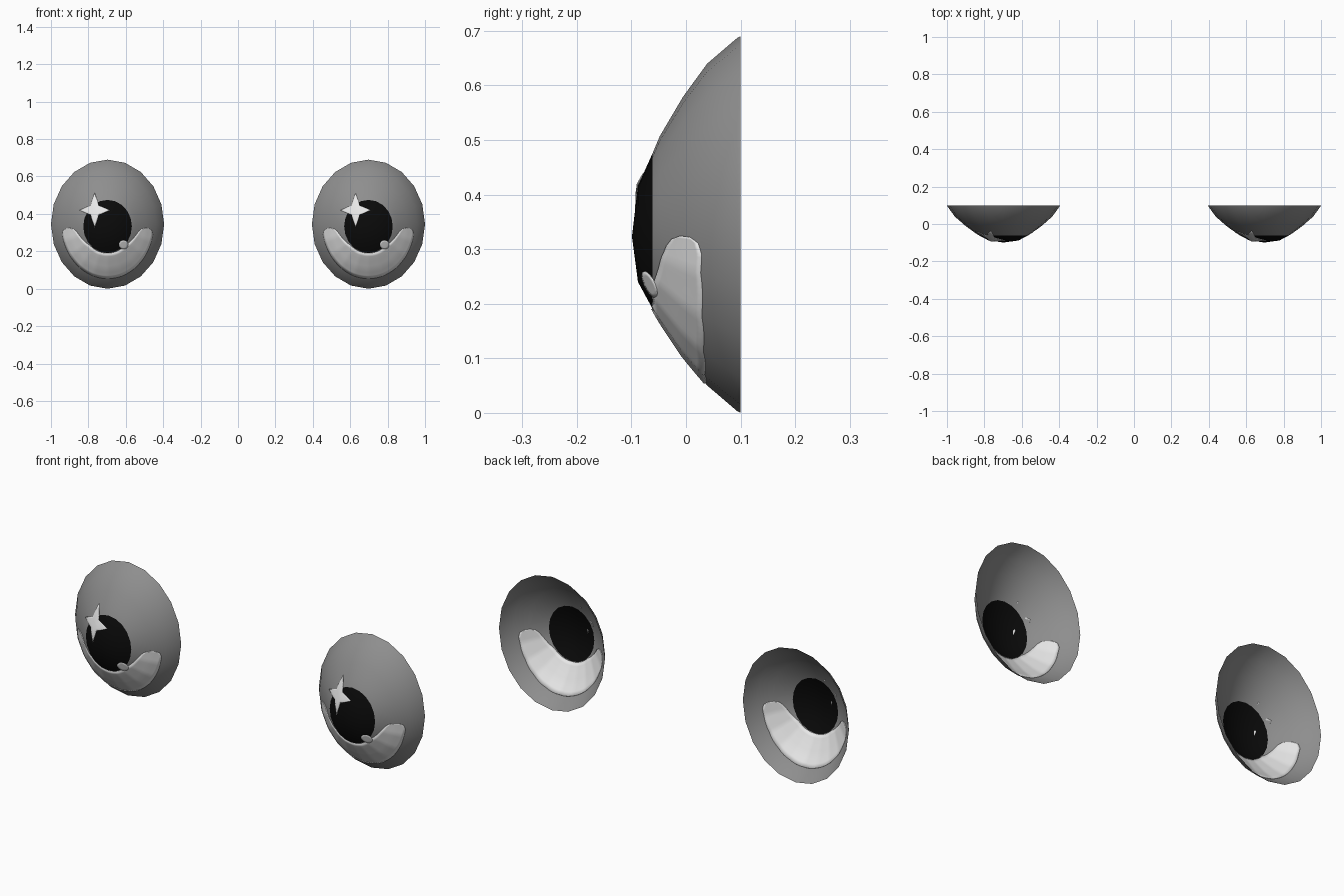
import bpy, bmesh, math
from mathutils import Vector
from mathutils.bvhtree import BVHTree

if "Cube" in bpy.data.objects:
    bpy.data.objects.remove(bpy.data.objects["Cube"])


def material(name, v):
    m = bpy.data.materials.new(name)
    m.diffuse_color = (v, v, v, 1)
    m.use_nodes = True
    m.node_tree.nodes["Principled BSDF"].inputs["Base Color"].default_value = m.diffuse_color
    return m


GREY = material("iris grey", 0.27)
BLACK = material("pupil black", 0.003)
WHITE = material("highlight white", 0.88)

CX, CZ, SEG = 0.6975, 0.345, 20

# Eye shell rings: half width, half height, vertical offset, depth
RINGS = [(0.3025, 0.345, 0, 0.1), (0.3, 0.342, 0, 0.094),
         (0.26, 0.295, 0, 0.039), (0.208, 0.238, -0.004, -0.0055),
         (0.152, 0.17, -0.008, -0.048), (0.13, 0.142, -0.012, -0.0615),
         (0.08, 0.088, -0.017, -0.088)]
TIP = (0, -0.099, -0.022)


def finish(bm, name, x, mats, thick=0, offset=0):
    me = bpy.data.meshes.new(name)
    bm.to_mesh(me)
    ob = bpy.data.objects.new(name, me)
    bpy.context.collection.objects.link(ob)
    ob.location = (x, 0, CZ)
    for m in mats:
        me.materials.append(m)
    bpy.ops.object.select_all(action='DESELECT')
    ob.select_set(True)
    bpy.context.view_layer.objects.active = ob
    bpy.ops.object.shade_smooth_by_angle(angle=math.radians(40))
    if thick:
        mod = ob.modifiers.new("thickness", 'SOLIDIFY')
        mod.thickness, mod.offset = thick, offset
    return ob


def shell():
    bm = bmesh.new()
    rows = [[bm.verts.new((rx * math.cos(a), y, dz + rz * math.sin(a)))
             for a in (2 * math.pi * i / SEG for i in range(SEG))]
            for rx, rz, dz, y in RINGS]
    tip = bm.verts.new(TIP)
    for k in range(len(rows) - 1):
        for i in range(SEG):
            j = (i + 1) % SEG
            f = bm.faces.new((rows[k][i], rows[k][j], rows[k + 1][j], rows[k + 1][i]))
            f.material_index = 1 if k >= 5 else 0
    for i in range(SEG):
        f = bm.faces.new((rows[-1][i], rows[-1][(i + 1) % SEG], tip))
        f.material_index = 1
    bm.normal_update()
    if sum(f.normal.y for f in bm.faces) > 0:
        bmesh.ops.reverse_faces(bm, faces=bm.faces[:])
    return bm


def patch(grid, tree, lift, closed=False):
    """Drape a grid of (x, z) points onto the shell."""
    bm = bmesh.new()
    rows = []
    for row in grid:
        vs = []
        for x, z in row:
            hit = tree.ray_cast(Vector((x, -1, z)), Vector((0, 1, 0)))[0]
            vs.append(bm.verts.new((x, hit.y - lift, z)))
        rows.append(vs)
    n = len(rows[0])
    for a, b in zip(rows, rows[1:]):
        for i in range(n if closed else n - 1):
            j = (i + 1) % n
            bm.faces.new((a[i], a[j], b[j], b[i]))
    if closed:
        bm.faces.new(rows[0])
    bmesh.ops.recalc_face_normals(bm, faces=bm.faces[:])
    bm.normal_update()
    if sum(f.normal.y for f in bm.faces) > 0:
        bmesh.ops.reverse_faces(bm, faces=bm.faces[:])
    return bm


def crescent_grid():
    # angle from the bottom, inner and outer reach
    keys = [(0, 0.53, 1), (45, 0.548, 1), (60, 0.6, 1), (71, 0.645, 1),
            (79, 0.69, 1), (83, 0.74, 0.97), (85, 0.82, 0.9)]

    def reach(t):
        for (a, i0, o0), (b, i1, o1) in zip(keys, keys[1:]):
            if t <= b:
                f = (t - a) / (b - a)
                return i0 + (i1 - i0) * f, o0 + (o1 - o0) * f

    angles = sorted(set(range(-84, 85, 3)) | {-85, -83, -79, 79, 83, 85})
    grid = []
    for t in angles:
        lo, hi = reach(abs(t))
        s, c = math.sin(math.radians(t)), math.cos(math.radians(t))
        grid.append([(0.245 * r * s, -0.29 * r * c)
                     for r in (lo + (hi - lo) * k / 8 for k in range(9))])
    return grid


def spokes(cx, cz, outline, steps):
    return [[(cx + x * k / steps, cz + z * k / steps) for x, z in outline]
            for k in range(1, steps + 1)]


# Four-pointed sparkle outline with hollow sides
star = []
for i in range(16):
    a = i * math.pi / 8
    r = (1, 0.52, 0.36, 0.52)[i % 4]
    star.append((0.081 * r * math.cos(a), 0.092 * r * math.sin(a)))
dot = [(0.025 * math.cos(i * math.pi / 8), 0.024 * math.sin(i * math.pi / 8))
       for i in range(16)]

for side, x in (("left", -CX), ("right", CX)):
    bm = shell()
    tree = BVHTree.FromBMesh(bm)
    finish(bm, side + "_eye_shell", x, (GREY, BLACK))
    # Pale crescent shows on both faces of the shell
    finish(patch(crescent_grid(), tree, 0), side + "_crescent", x, (WHITE,), 0.005, 0)
    # Front highlights
    finish(patch(spokes(-0.069, 0.075, star, 6), tree, 0.004, True),
           side + "_sparkle", x, (WHITE,), 0.002, -1)
    finish(patch(spokes(0.086, -0.11, dot, 3), tree, 0.004, True),
           side + "_small_highlight", x, (WHITE,), 0.002, -1)
